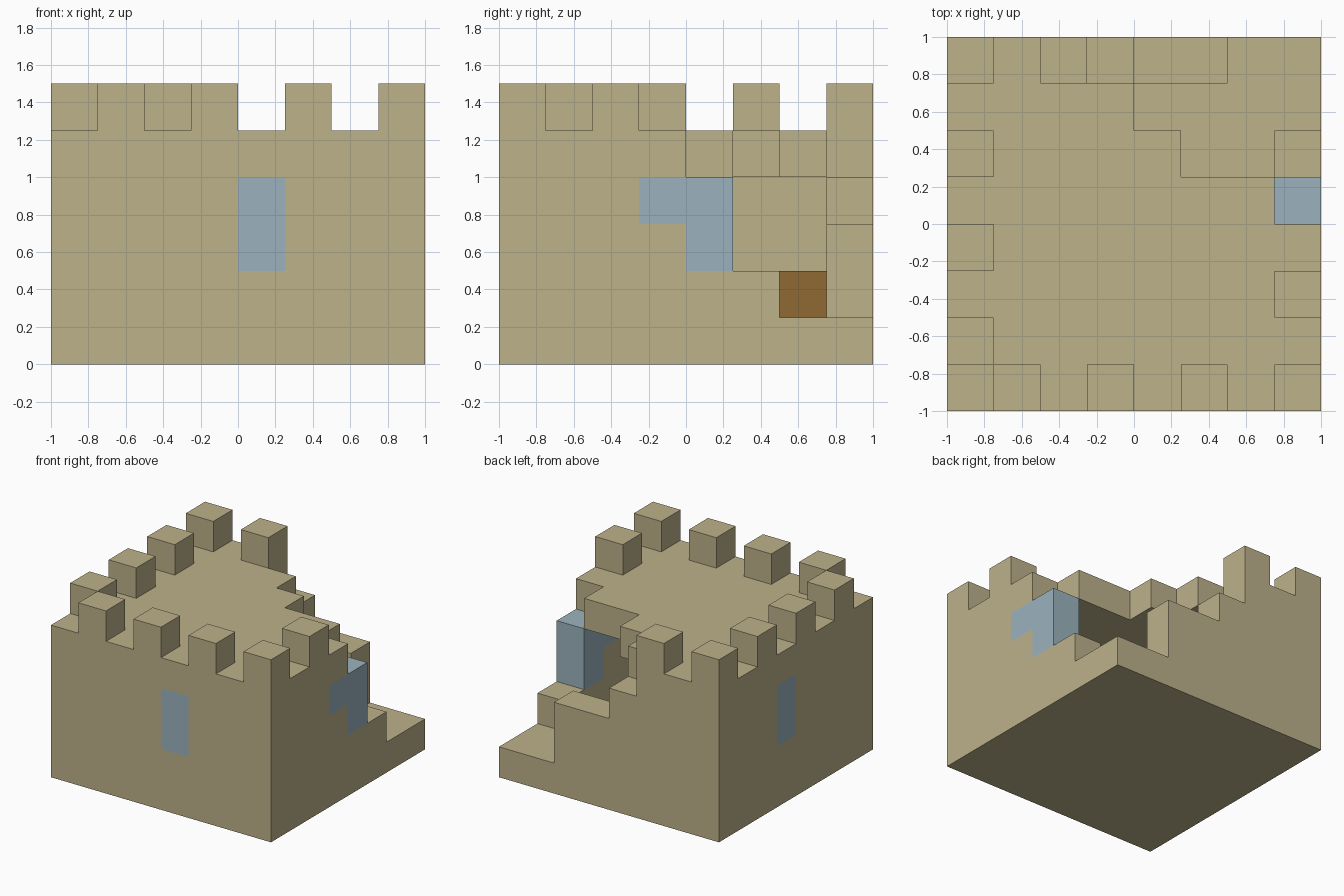
import bpy
import bmesh
from mathutils import Vector

cube = bpy.data.objects.get("Cube")
if cube:
    bpy.data.objects.remove(cube, do_unlink=True)

CELL = 0.25
N = 8
LAST = N - 1


def material(name, color):
    mat = bpy.data.materials.new(name)
    mat.use_nodes = True
    mat.diffuse_color = (*color, 1)
    bsdf = mat.node_tree.nodes["Principled BSDF"]
    bsdf.inputs["Base Color"].default_value = (*color, 1)
    bsdf.inputs["Roughness"].default_value = 0.9
    return mat


stone = material("sandstone", (0.51, 0.445, 0.258))
glass = material("pale blue glass", (0.33, 0.45, 0.515))
wood = material("brown wood", (0.275, 0.144, 0.034))

grid = [(i, j) for i in range(N) for j in range(N)]


def on_rim(i, j):
    return i in (0, LAST) or j in (0, LAST)


# Glass blocks filling the front, left and broken right windows
windows = {(4, 0, 2), (4, 0, 3), (0, 4, 2), (0, 4, 3),
           (7, 4, 2), (7, 4, 3), (7, 3, 3)}

# Wall courses left standing beside the collapsed corner
ruined = {(3, 7): 3, (4, 7): 2, (5, 7): 2, (6, 7): 0, (7, 7): 0,
          (7, 6): 0, (7, 5): 1}


def roof_gone(i, j):
    return (i >= 4 and j >= 6) or (i >= 5 and j >= 5) or (i, j) in ((7, 4), (3, 7))


floor = {(i, j, 0) for i, j in grid}
walls = {(i, j, k) for i, j in grid if on_rim(i, j)
         for k in range(1, ruined.get((i, j), 3) + 1)} - windows
roof = {(i, j, 4) for i, j in grid if not roof_gone(i, j)}
battlements = {(i, j, 5) for i, j, k in roof
               if on_rim(i, j) and (i + j) % 2 and not (i == LAST and j > 2)}
chest = {(1, 6, 1)}

parts = [("floor", floor, stone), ("walls", walls, stone), ("roof", roof, stone),
         ("battlements", battlements, stone), ("windows", windows, glass),
         ("chest", chest, wood)]
solid = set().union(*(cells for _, cells, _ in parts))


def build(name, cells, mat):
    """Make one mesh from grid blocks, keeping only the exposed faces."""
    bm = bmesh.new()
    for cell in sorted(cells):
        for axis in range(3):
            for sign in (-1, 1):
                normal = Vector((0, 0, 0))
                normal[axis] = sign
                if tuple(int(c + n) for c, n in zip(cell, normal)) in solid:
                    continue
                u = Vector((0, 0, 0))
                u[(axis + 1) % 3] = 0.5
                v = normal.cross(u)
                mid = Vector(cell) + Vector((0.5, 0.5, 0.5)) + normal / 2
                corners = (mid - u - v, mid + u - v, mid + u + v, mid - u + v)
                shift = Vector((N / 2, N / 2, 0))
                bm.faces.new([bm.verts.new((p - shift) * CELL) for p in corners])
    bmesh.ops.remove_doubles(bm, verts=bm.verts, dist=0.001)
    mesh = bpy.data.meshes.new(name)
    bm.to_mesh(mesh)
    bm.free()
    mesh.materials.append(mat)
    bpy.context.collection.objects.link(bpy.data.objects.new(name, mesh))


for part in parts:
    build(*part)
